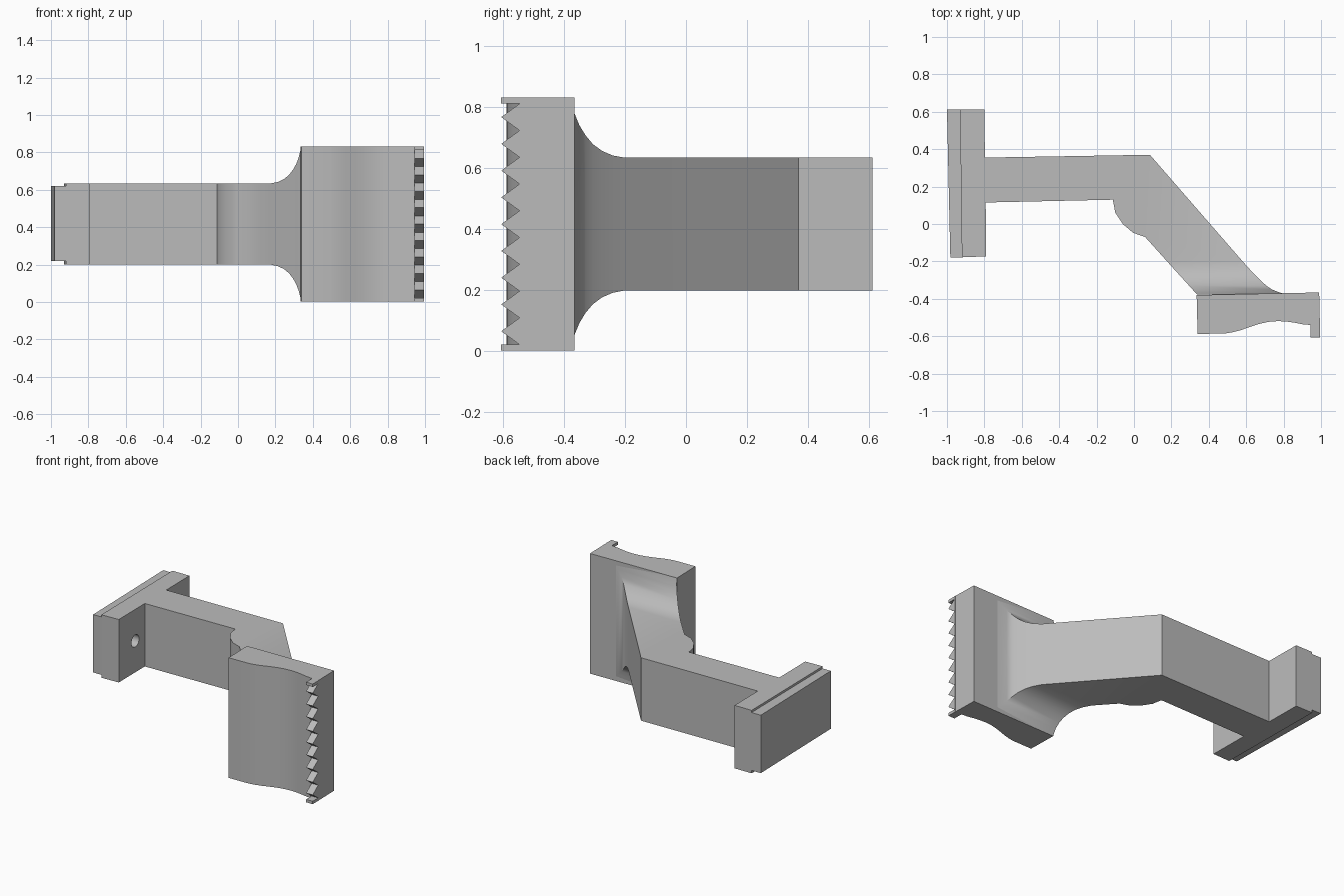
import bpy, bmesh, math
from mathutils import Matrix

cube = bpy.data.objects.get("Cube")
if cube:
    bpy.data.objects.remove(cube, do_unlink=True)

MID = 0.417  # mid height of the whole bracket

grey = bpy.data.materials.new("plain grey")
grey.use_nodes = True
colour = (0.5, 0.5, 0.5, 1)
grey.diffuse_color = colour
grey.node_tree.nodes["Principled BSDF"].inputs["Base Color"].default_value = colour


def prism(outline, low, high, axis="z"):
    """Extrude an outline (xy, or yz when axis is x) between two levels."""
    bm = bmesh.new()
    place = (lambda a, b: (a, b, low)) if axis == "z" else (lambda a, b: (low, a, b))
    face = bm.faces.new([bm.verts.new(place(a, b)) for a, b in outline])
    out = bmesh.ops.extrude_face_region(bm, geom=[face])
    shift = (0, 0, high - low) if axis == "z" else (high - low, 0, 0)
    moved = [v for v in out["geom"] if isinstance(v, bmesh.types.BMVert)]
    bmesh.ops.translate(bm, verts=moved, vec=shift)
    bmesh.ops.recalc_face_normals(bm, faces=bm.faces[:])
    return bm


def finish(name, bm):
    mesh = bpy.data.meshes.new(name)
    bm.to_mesh(mesh)
    bm.free()
    mesh.materials.append(grey)
    obj = bpy.data.objects.new(name, mesh)
    bpy.context.collection.objects.link(obj)
    return obj


def smooth(obj):
    bpy.ops.object.select_all(action="DESELECT")
    obj.select_set(True)
    bpy.context.view_layer.objects.active = obj
    bpy.ops.object.shade_smooth_by_angle(angle=math.radians(32))


# Arm with its end flange, bent towards the jaw
arm_outline = [
    (-0.93, 0.612), (-0.80, 0.612), (-0.797, 0.355), (0.085, 0.37),
    (0.581, -0.2), (0.177, -0.2), (0.06, -0.07), (-0.005, -0.047),
    (-0.06, 0.0), (-0.1, 0.06), (-0.113, 0.13), (-0.793, 0.115),
    (-0.79, -0.173), (-0.92, -0.178),
]
bm = prism(arm_outline, 0.2, 0.635)

# Flare: extrude the open end of the arm through widening sections
flare = [  # y, left x, right x, half height
    (-0.24, 0.213, 0.617, 0.225), (-0.275, 0.245, 0.65, 0.24),
    (-0.305, 0.272, 0.68, 0.262), (-0.33, 0.295, 0.708, 0.292),
    (-0.35, 0.313, 0.737, 0.325), (-0.365, 0.326, 0.775, 0.362),
    (-0.378, 0.338, 0.82, 0.413),
]
end = next(f for f in bm.faces if all(abs(v.co.y + 0.2) < 1e-4 for v in f.verts))
for y, left, right, half in flare:
    middle = end.calc_center_median().x
    end = bmesh.ops.extrude_discrete_faces(bm, faces=[end])["faces"][0]
    for v in end.verts:
        v.co = (left if v.co.x < middle else right, y,
                MID + (half if v.co.z > MID else -half))
arm = finish("arm", bm)

# Blind screw hole in the flange
bm = bmesh.new()
bmesh.ops.create_cone(bm, cap_ends=True, segments=24, radius1=0.042, radius2=0.042,
                      depth=0.2, matrix=Matrix.Translation((-0.79, 0.01, MID))
                      @ Matrix.Rotation(math.pi / 2, 4, "Y"))
cutter = finish("hole_cutter", bm)
cut = arm.modifiers.new("screw hole", "BOOLEAN")
cut.operation = "DIFFERENCE"
cut.solver = "EXACT"
cut.object = cutter
bpy.context.view_layer.objects.active = arm
bpy.ops.object.modifier_apply(modifier=cut.name)
bpy.data.objects.remove(cutter, do_unlink=True)
smooth(arm)

# Slightly lower pad on the outer side of the flange
pad = [(-1.0, 0.612), (-0.93, 0.612), (-0.92, -0.178), (-0.982, -0.178)]
finish("flange_pad", prism(pad, 0.22, 0.62))

# Jaw block with a wavy gripping face
jaw_outline = [
    (0.335, -0.38), (0.99, -0.366), (0.994, -0.54), (0.945, -0.54),
    (0.9, -0.536), (0.86, -0.528), (0.82, -0.522), (0.77, -0.519),
    (0.72, -0.523), (0.67, -0.534), (0.62, -0.55), (0.57, -0.568),
    (0.53, -0.578), (0.49, -0.585), (0.34, -0.588),
]
smooth(finish("jaw", prism(jaw_outline, 0.002, 0.832)))

# Toothed lip: a rack of points between two thin caps
TEETH, LOW, HIGH = 9, 0.022, 0.812
TIP, ROOT, BACK = -0.606, -0.546, -0.54
pitch = (HIGH - LOW) / TEETH
rack = [(BACK, 0.002), (TIP, 0.002), (TIP, LOW), (ROOT, LOW)]
for i in range(TEETH):
    rack += [(TIP, LOW + pitch * (i + 0.5)), (ROOT, LOW + pitch * (i + 1))]
rack += [(TIP, HIGH), (TIP, 0.832), (BACK, 0.832)]
finish("toothed_lip", prism(rack, 0.945, 0.995, axis="x"))
